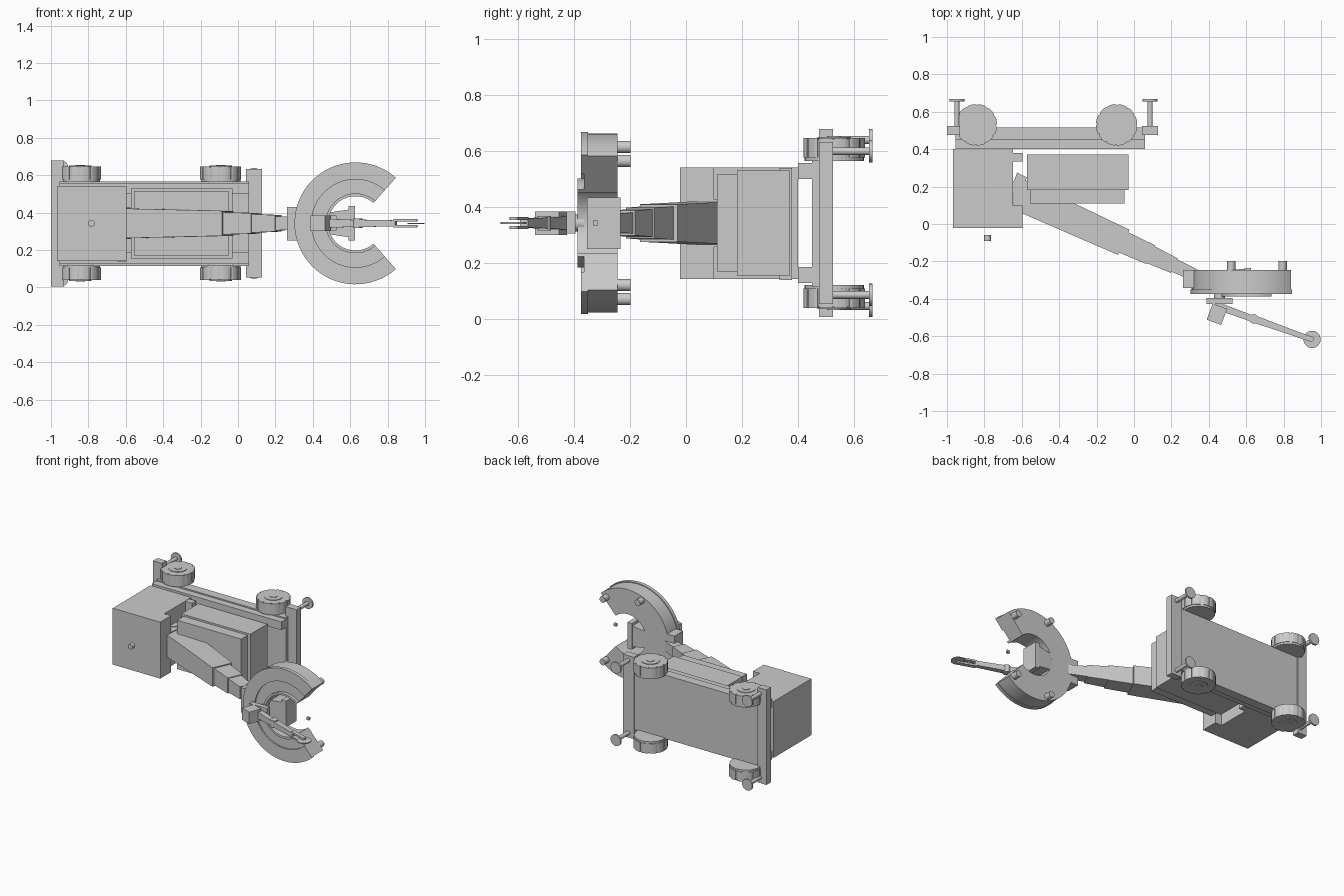
import bpy, bmesh
from math import cos, sin, pi, radians, atan2
from mathutils import Vector, Matrix

if "Cube" in bpy.data.objects:
    bpy.data.objects.remove(bpy.data.objects["Cube"])

ZC = 0.343  # mirror plane height


def finish(name, bm, smooth=False):
    bmesh.ops.recalc_face_normals(bm, faces=bm.faces)
    me = bpy.data.meshes.new(name)
    bm.to_mesh(me)
    bm.free()
    ob = bpy.data.objects.new(name, me)
    bpy.context.collection.objects.link(ob)
    if smooth:
        bpy.ops.object.select_all(action='DESELECT')
        ob.select_set(True)
        bpy.context.view_layer.objects.active = ob
        bpy.ops.object.shade_smooth_by_angle(angle=radians(30))
    return ob


def box(name, x0, x1, y0, y1, z0, z1):
    bm = bmesh.new()
    m = Matrix.LocRotScale(Vector(((x0 + x1) / 2, (y0 + y1) / 2, (z0 + z1) / 2)), None,
                           Vector((x1 - x0, y1 - y0, z1 - z0)))
    bmesh.ops.create_cube(bm, size=1, matrix=m)
    return finish(name, bm)


def prism(name, pts, z0, z1, smooth=False):
    bm = bmesh.new()
    f = bm.faces.new([bm.verts.new((x, y, z0)) for x, y in pts])
    r = bmesh.ops.extrude_face_region(bm, geom=[f])
    for v in r['geom']:
        if isinstance(v, bmesh.types.BMVert):
            v.co.z = z1
    return finish(name, bm, smooth)


def cyl(name, a, b, r, seg=24):
    a, b = Vector(a), Vector(b)
    d = b - a
    bm = bmesh.new()
    m = Matrix.Translation((a + b) / 2) @ d.to_track_quat('Z', 'Y').to_matrix().to_4x4()
    bmesh.ops.create_cone(bm, cap_ends=True, segments=seg, radius1=r, radius2=r, depth=d.length, matrix=m)
    return finish(name, bm, True)


def beam(name, a, b, w0, w1, h0, h1):
    """Tapered box from a to b in the xy plane; w = half width, h = half height in z."""
    a, b = Vector(a), Vector(b)
    d = (b - a).normalized()
    n = Vector((-d.y, d.x))
    bm = bmesh.new()
    rings = []
    for p, w, h in ((a, w0, h0), (b, w1, h1)):
        rings.append([bm.verts.new((*(p + n * w * s), ZC + h * t))
                      for s, t in ((-1, -1), (1, -1), (1, 1), (-1, 1))])
    for r in rings:
        bm.faces.new(r)
    for i in range(4):
        j = (i + 1) % 4
        bm.faces.new((rings[0][i], rings[0][j], rings[1][j], rings[1][i]))
    return finish(name, bm)


# Chassis slab and side rails
box("chassis", -0.955, 0.06, 0.45, 0.515, 0.115, 0.567)
for s in (-1, 1):
    zs = sorted((ZC + s * 0.157, ZC + s * 0.215))
    box("side_rail", -0.955, 0.06, 0.40, 0.45, *zs)

# Cab with stepped back, small knob and pivot bracket
prism("cab", [(-0.968, -0.022), (-0.595, -0.022), (-0.595, 0.1), (-0.648, 0.1),
              (-0.648, 0.40), (-0.968, 0.40)], 0.142, 0.542)
cyl("cab_knob", (-0.783, -0.09, ZC), (-0.783, -0.06, ZC), 0.018)
box("cab_rear_block", -0.648, -0.595, 0.335, 0.38, 0.14, 0.54)
prism("boom_pivot_bracket", [(-0.645, 0.07), (-0.595, 0.065), (-0.575, 0.25), (-0.625, 0.275), (-0.645, 0.22)],
      ZC - 0.085, ZC + 0.085)
cyl("boom_pivot_pin", (-0.64, 0.195, ZC - 0.09), (-0.64, 0.195, ZC + 0.09), 0.035)

# Equipment body behind the cab
box("body_lower", -0.572, -0.03, 0.182, 0.372, 0.155, 0.53)
box("body_upper", -0.555, -0.052, 0.11, 0.185, 0.17, 0.517)

# Wheels with notched treads and hubs
for wx in (-0.843, -0.093):
    for s in (-1, 1):
        tread = []
        n = 12
        for i in range(n):
            for k, r in ((0, 0.109), (0.22, 0.111), (0.45, 0.111), (0.7, 0.111), (0.88, 0.109), (0.885, 0.1), (0.995, 0.1)):
                a = (i + k) * 2 * pi / n
                tread.append((wx + r * cos(a), 0.53 + r * sin(a)))
        prism("wheel_tread", tread, ZC + s * 0.235, ZC + s * 0.304)
        cyl("wheel_core", (wx, 0.53, ZC + s * 0.222), (wx, 0.53, ZC + s * 0.298), 0.106, 36)
        cyl("wheel_disc", (wx, 0.53, ZC + s * 0.29), (wx, 0.53, ZC + s * 0.308), 0.06)
        cyl("wheel_hub", (wx, 0.53, ZC + s * 0.29), (wx, 0.53, ZC + s * 0.311), 0.025)

# Outrigger beams with jacks and foot pads
for x0, x1, xr, h, zr in ((-1.0, -0.93, -0.947, 0.337, 0.297), (0.042, 0.127, 0.086, 0.29, 0.257)):
    box("outrigger_beam", x0, x1, 0.475, 0.525, ZC - h, ZC + h)
    for s in (-1, 1):
        z = ZC + s * zr
        cyl("outrigger_jack", (xr, 0.5, z), (xr, 0.66, z), 0.014, 16)
        cyl("outrigger_pad", (xr, 0.655, z), (xr, 0.667, z), 0.04)

# Telescopic boom sections
beam("boom_base", (-0.61, 0.155), (-0.055, -0.098), 0.085, 0.074, 0.08, 0.067)
beam("boom_section_2", (-0.07, -0.092), (0.092, -0.165), 0.06, 0.055, 0.06, 0.055)
beam("boom_section_3", (0.08, -0.16), (0.215, -0.222), 0.05, 0.043, 0.05, 0.044)
beam("boom_section_4", (0.2, -0.215), (0.33, -0.275), 0.037, 0.032, 0.038, 0.034)

# Boom head block, platform support and end plate
box("boom_head", 0.262, 0.332, -0.342, -0.245, 0.252, 0.43)
beam("platform_support", (0.33, -0.295), (0.6, -0.295), 0.042, 0.055, 0.035, 0.075)
box("platform_support_end", 0.59, 0.625, -0.355, -0.235, 0.25, 0.435)

# C-shaped platform, swept around its centre
prof = [(0.145, -0.245), (0.32, -0.245), (0.32, -0.35), (0.326, -0.35), (0.326, -0.375), (0.235, -0.375),
        (0.235, -0.365), (0.16, -0.365), (0.16, -0.388), (0.145, -0.388)]
bm = bmesh.new()
N = 48
a0, a1 = radians(48.5), radians(311.5)
rows = []
for i in range(N + 1):
    a = a0 + (a1 - a0) * i / N
    rows.append([bm.verts.new((0.628 + r * cos(a), y, ZC + r * sin(a))) for r, y in prof])
for p, q in zip(rows, rows[1:]):
    for i in range(len(prof)):
        j = (i + 1) % len(prof)
        bm.faces.new((p[i], p[j], q[j], q[i]))
bm.faces.new(rows[0])
bm.faces.new(rows[-1])
finish("platform_ring", bm, True)

# Platform feet and small loose block at the opening
for x, dz in ((0.52, 0.272), (0.795, 0.222)):
    for s in (-1, 1):
        cyl("platform_foot", (x, -0.26, ZC + s * dz), (x, -0.198, ZC + s * dz), 0.022)
box("small_block", 0.77, 0.79, -0.333, -0.317, ZC - 0.009, ZC + 0.009)

# Tool arm with base, counterweight, two links, fork and cutting disc
box("arm_base_plate", 0.387, 0.527, -0.428, -0.395, 0.305, 0.385)
cyl("arm_base_post", (0.457, -0.40, ZC), (0.457, -0.365, ZC), 0.03)
beam("arm_counterweight", (0.405, -0.468), (0.482, -0.497), 0.046, 0.046, 0.042, 0.042)
beam("arm_link_1", (0.43, -0.432), (0.635, -0.507), 0.02, 0.017, 0.026, 0.018)
cyl("arm_joint", (0.64, -0.507, ZC - 0.026), (0.64, -0.507, ZC + 0.026), 0.025)
beam("arm_link_2", (0.64, -0.507), (0.845, -0.58), 0.02, 0.015, 0.02, 0.016)
for s in (-1, 1):
    fork = beam("fork_prong", (0.835, -0.577), (0.945, -0.615), 0.015, 0.014, 0.006, 0.006)
    fork.location.z = s * 0.016
    cyl("fork_tip", (0.945, -0.615, ZC + s * 0.01), (0.945, -0.615, ZC + s * 0.022), 0.016)
cyl("cutting_disc", (0.952, -0.617, ZC - 0.003), (0.952, -0.617, ZC + 0.003), 0.046, 32)
